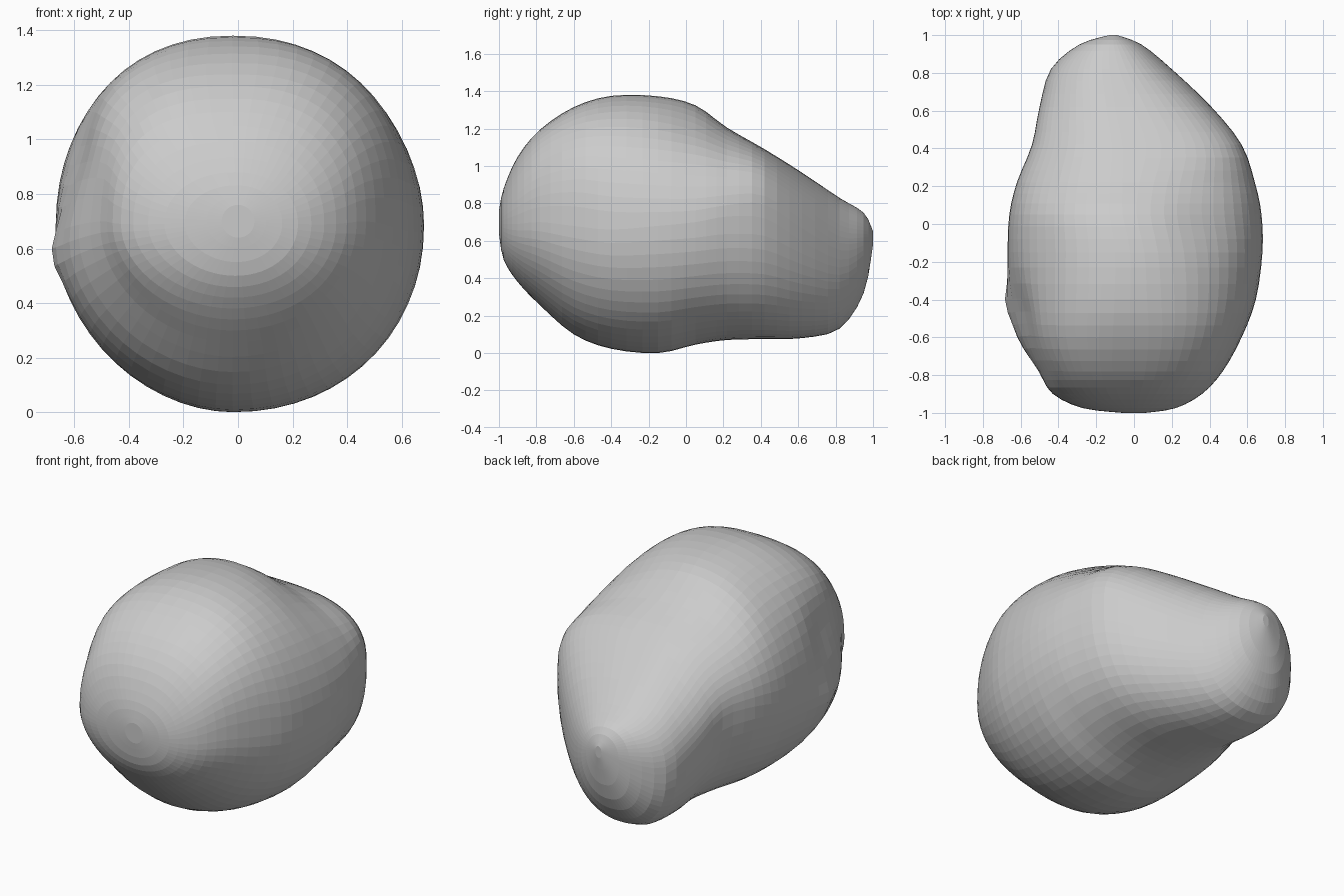
import bpy, bmesh, math
from mathutils import Vector

# Cross-sections along y:
# y, x left, x right, z bottom, z top, x mid, z mid, top-left and top-right squareness
SECTIONS = [
    (-1.00, -0.06, 0.06, 0.64, 0.76, 0.00, 0.70, 2.0, 2.0),
    (-0.975, -0.27, 0.22, 0.50, 0.88, -0.01, 0.69, 2.1, 2.1),
    (-0.90, -0.43, 0.36, 0.38, 1.05, -0.02, 0.69, 2.5, 2.3),
    (-0.78, -0.51, 0.47, 0.255, 1.195, -0.02, 0.70, 2.7, 2.5),
    (-0.60, -0.63, 0.57, 0.10, 1.315, -0.02, 0.68, 2.4, 2.5),
    (-0.40, -0.67, 0.645, 0.023, 1.375, -0.02, 0.66, 2.2, 2.25),
    (-0.15, -0.67, 0.68, 0.00, 1.373, -0.02, 0.68, 2.15, 2.02),
    (0.05, -0.66, 0.675, 0.045, 1.325, -0.06, 0.70, 2.1, 1.97),
    (0.22, -0.62, 0.64, 0.07, 1.205, -0.06, 0.73, 2.1, 2.2),
    (0.42, -0.54, 0.57, 0.075, 1.09, -0.06, 0.72, 2.1, 2.8),
    (0.62, -0.50, 0.41, 0.08, 0.965, -0.10, 0.60, 2.1, 2.7),
    (0.82, -0.44, 0.20, 0.13, 0.83, -0.13, 0.50, 2.2, 2.4),
    (0.95, -0.29, 0.04, 0.32, 0.75, -0.13, 0.55, 2.2, 2.2),
    (1.00, -0.13, -0.09, 0.58, 0.65, -0.11, 0.62, 2.0, 2.0),
]
SIDES, STEPS = 60, 3

# Local swellings and dents: centre, radius, push
BUMPS = [
    ((-0.67, -0.42, 0.57), 0.09, (-0.025, 0, 0)),       # nub on the left flank
    ((-0.60, -0.52, 0.92), 0.22, (0.06, 0.01, 0)),      # hollow above the nub
    ((0.34, 0.05, 1.20), 0.20, (-0.01, 0, -0.015)),     # hollow by the right shoulder
]


def spline(i, t):
    """Smooth blend between section i and i + 1."""
    n = len(SECTIONS) - 1
    rows = [SECTIONS[min(max(i + k, 0), n)] for k in (-1, 0, 1, 2)]
    return [0.5 * (2 * b + (c - a) * t + (2*a - 5*b + 4*c - d) * t**2
                   + (3*b - a - 3*c + d) * t**3) for a, b, c, d in zip(*rows)]


def ring(bm, row):
    y, xl, xr, zb, zt, xm, zm, ntl, ntr = row
    # underside: leaner at front left, squarer towards the tail
    nbl = 1.92 + 0.55 * max(0, y + 0.1)
    nbr = 2.05 + 0.3 * math.exp(-((y - 0.35) / 0.35) ** 2)
    verts = []
    for k in range(SIDES):
        a = 2 * math.pi * k / SIDES
        c, s = math.cos(a), math.sin(a)
        n = (ntr if c > 0 else ntl) if s > 0 else (nbr if c > 0 else nbl)
        x = xm + math.copysign(abs(c) ** (2 / n), c) * (xr - xm if c > 0 else xm - xl)
        z = zm + math.copysign(abs(s) ** (2 / n), s) * (zt - zm if s > 0 else zm - zb)
        p = Vector((x, y, z))
        for centre, radius, push in BUMPS:
            d = (p - Vector(centre)).length / radius
            p = p + Vector(push) * math.exp(-d * d)
        verts.append(bm.verts.new(p))
    return verts


# Boulder body: loft the sections and close both ends
bm = bmesh.new()
rows = [spline(i, k / STEPS) for i in range(len(SECTIONS) - 1) for k in range(STEPS)]
rows.append(SECTIONS[-1])
rings = [ring(bm, r) for r in rows]
for r0, r1 in zip(rings, rings[1:]):
    for k in range(SIDES):
        j = (k + 1) % SIDES
        bm.faces.new((r0[k], r0[j], r1[j], r1[k]))
bm.faces.new(rings[0])
bm.faces.new(rings[-1])
bmesh.ops.recalc_face_normals(bm, faces=bm.faces)
mesh = bpy.data.meshes.new("boulder")
bm.to_mesh(mesh)
bm.free()
boulder = bpy.data.objects.new("boulder", mesh)
bpy.context.collection.objects.link(boulder)
